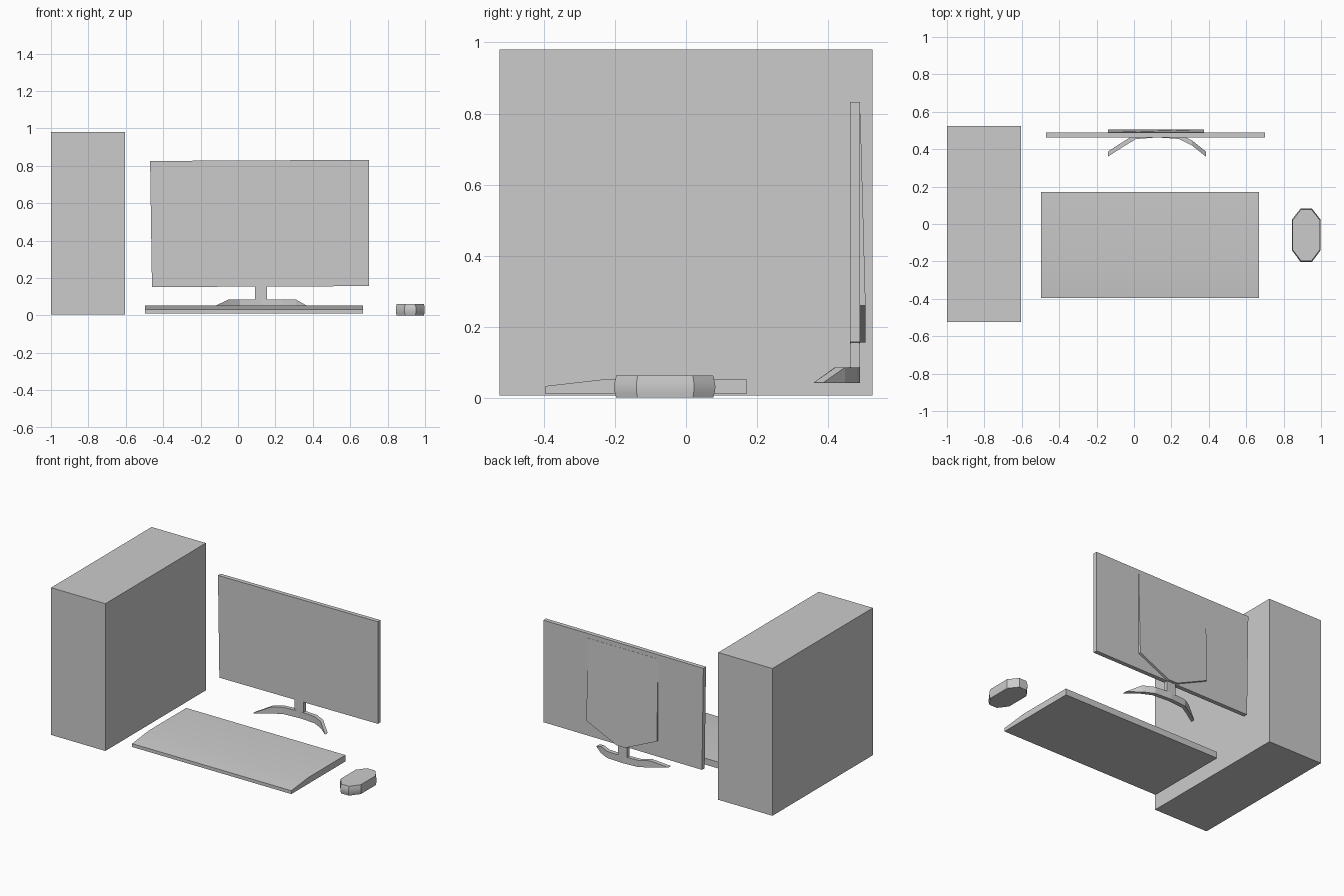
import bpy

if "Cube" in bpy.data.objects:
    bpy.data.objects.remove(bpy.data.objects["Cube"])

def loft(name, rings, smooth=False):
    """Join equal-sized rings of points into one closed solid."""
    n = len(rings[0])
    verts = [p for r in rings for p in r]
    faces = [list(range(n)), [len(verts) - 1 - i for i in range(n)]]
    for k in range(len(rings) - 1):
        for i in range(n):
            a, b = k * n + i, k * n + (i + 1) % n
            faces.append([a, b, b + n, a + n])
    me = bpy.data.meshes.new(name)
    me.from_pydata(verts, [], faces)
    ob = bpy.data.objects.new(name, me)
    bpy.context.collection.objects.link(ob)
    bpy.context.view_layer.objects.active = ob
    ob.select_set(True)
    bpy.ops.object.mode_set(mode='EDIT')
    bpy.ops.mesh.select_all(action='SELECT')
    bpy.ops.mesh.normals_make_consistent(inside=False)
    bpy.ops.object.mode_set(mode='OBJECT')
    if smooth:
        bpy.ops.object.shade_smooth_by_angle(angle=0.6)
    ob.select_set(False)
    return ob

def prism_y(name, pts, y0, y1):
    return loft(name, [[(x, y, z) for x, z in pts] for y in (y0, y1)])

def rect(x0, x1, z0, z1):
    return [(x0, z0), (x1, z0), (x1, z1), (x0, z1)]

# Computer case
prism_y("computer_case", rect(-1.0, -0.603, 0.006, 0.98), -0.525, 0.525)

# Screen, slightly out of square
prism_y("screen", [(-0.46, 0.152), (0.70, 0.157), (0.70, 0.832), (-0.47, 0.826)], 0.462, 0.49)

# Wedge-shaped back cover that fades into the screen at its top
cover = [(0.09, 0.156), (0.155, 0.156), (0.375, 0.26), (0.375, 0.80), (-0.14, 0.80), (-0.14, 0.26)]
loft("screen_back_cover", [
    [(x, 0.48, z) for x, z in cover],
    [(x, 0.491 + 0.0145 * min(1, (0.80 - z) / 0.54), z) for x, z in cover]])

# Stand neck
prism_y("stand_neck", rect(0.09, 0.155, 0.08, 0.165), 0.463, 0.489)

# Curved foot: stations of x, front y, top z, with pointed tips
stations = [(-0.14, 0.36, 0.043), (-0.05, 0.418, 0.085), (0.01, 0.454, 0.085),
            (0.123, 0.463, 0.086), (0.24, 0.455, 0.085), (0.31, 0.42, 0.085),
            (0.385, 0.36, 0.043)]
loft("stand_foot", [[(x, y, 0.041), (x, y + 0.027, 0.041), (x, y + 0.027, z), (x, y, z)]
                    for x, y, z in stations])

# Keyboard with a sloping front
side = [(-0.395, 0.011), (0.17, 0.011), (0.17, 0.053), (-0.22, 0.053), (-0.395, 0.033)]
loft("keyboard", [[(x, y, z) for y, z in side] for x in (-0.498, 0.667)], smooth=True)

# Mouse: stretched octagon with bulging sides
outline = [(-0.03, -0.143), (0.03, -0.143), (0.077, -0.08), (0.077, 0.083),
           (0.03, 0.143), (-0.03, 0.143), (-0.077, 0.083), (-0.077, -0.08)]
rings = [(0.0, 0.955), (0.015, 0.985), (0.03, 1.0), (0.045, 0.985), (0.062, 0.955)]
loft("mouse", [[(0.921 + x * s, -0.06 + y * s, z) for x, y in outline] for z, s in rings], smooth=True)
